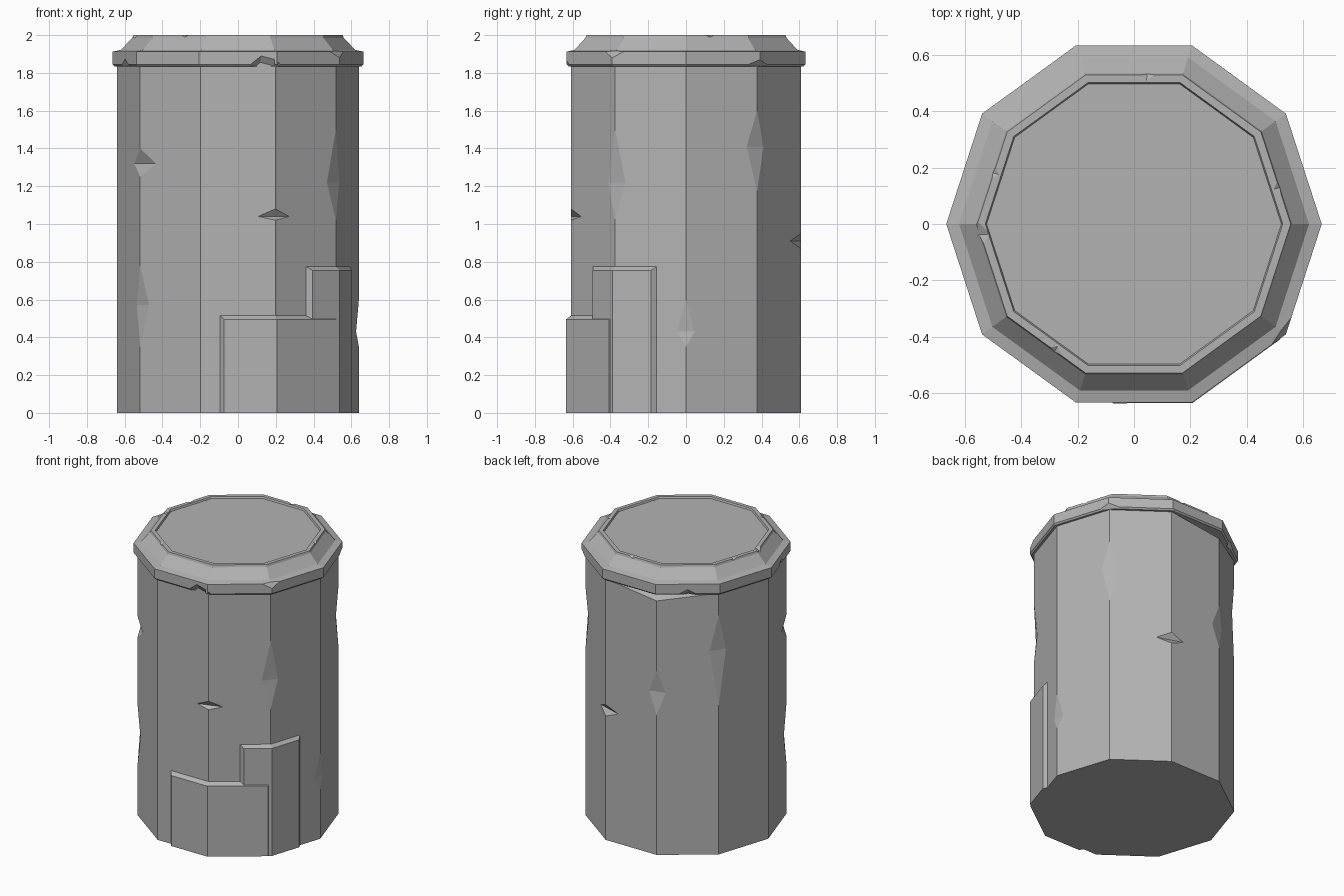
import bpy, bmesh
from math import cos, sin, radians
from mathutils import Vector

SIDES = 10
BODY_R = 0.64
RIM_R = 0.665

cube = bpy.data.objects.get("Cube")
if cube:
    bpy.data.objects.remove(cube, do_unlink=True)

stone = bpy.data.materials.new("grey_stone")
stone.use_nodes = True
stone.diffuse_color = (0.45, 0.45, 0.45, 1)
stone.node_tree.nodes["Principled BSDF"].inputs["Base Color"].default_value = (0.45, 0.45, 0.45, 1)


def make_object(name, bm):
    bmesh.ops.recalc_face_normals(bm, faces=bm.faces)
    mesh = bpy.data.meshes.new(name)
    bm.to_mesh(mesh)
    bm.free()
    mesh.materials.append(stone)
    obj = bpy.data.objects.new(name, mesh)
    bpy.context.collection.objects.link(obj)
    return obj


def ring_point(r, deg, z=0.0):
    return Vector((r * cos(radians(deg)), r * sin(radians(deg)), z))


def faceted_solid(name, profile):
    """Ten-sided closed solid from (radius, height) pairs, bottom to top."""
    bm = bmesh.new()
    rings = [[bm.verts.new(ring_point(r, i * 36, z)) for i in range(SIDES)] for r, z in profile]
    for low, high in zip(rings, rings[1:]):
        for i in range(SIDES):
            j = (i + 1) % SIDES
            bm.faces.new((low[i], low[j], high[j], high[i]))
    bm.faces.new(rings[0][::-1])
    bm.faces.new(rings[-1])
    return make_object(name, bm)


def hull(bm, deg, points):
    """Convex cutter from (radial, sideways, height) points around a direction."""
    out, side = ring_point(1, deg), ring_point(1, deg + 90)
    verts = [bm.verts.new(out * r + side * s + Vector((0, 0, z))) for r, s, z in points]
    bmesh.ops.convex_hull(bm, input=verts)


def edge_notch(bm, deg, r, low, mid, high, depth):
    """V-shaped notch across a vertical edge, with a level valley."""
    pts = []
    for s in (-0.2, 0.2):
        pts += [(r - depth, s, mid), (r + depth, s, 2 * low - mid), (r + depth, s, 2 * high - mid)]
    hull(bm, deg, pts)


def pit(bm, deg, r, z, width, height, depth):
    """Small pyramid-shaped chip in a face."""
    hull(bm, deg, [(r - depth, 0, z),
                   (r + depth, -2 * width, z), (r + depth, 2 * width, z),
                   (r + depth, 0, z - 2 * height), (r + depth, 0, z + 2 * height)])


def carve(target, bm):
    cutter = make_object(target.name + "_cutter", bm)
    cutter.hide_render = True
    mod = target.modifiers.new("chips", 'BOOLEAN')
    mod.operation = 'DIFFERENCE'
    mod.solver = 'EXACT'
    mod.object = cutter
    bpy.context.view_layer.objects.active = target
    bpy.ops.object.modifier_apply(modifier=mod.name)
    bpy.data.objects.remove(cutter, do_unlink=True)


# Column shaft with worn edges: direction, bottom, valley, top, depth
shaft = faceted_solid("column_shaft", [(BODY_R, 0), (BODY_R, 1.86)])
bm = bmesh.new()
for deg, low, mid, high, depth in [
    (0, 0.35, 0.43, 0.60, 0.015), (36, 1.17, 1.41, 1.60, 0.018),
    (72, 0.87, 0.91, 0.95, 0.030), (108, 0.98, 1.14, 1.29, 0.018),
    (144, 1.05, 1.43, 1.68, 0.018), (216, 0.35, 0.57, 0.78, 0.018),
    (216, 1.25, 1.32, 1.40, 0.032), (288, 1.02, 1.04, 1.08, 0.028),
    (324, 1.02, 1.22, 1.50, 0.018),
]:
    edge_notch(bm, deg, BODY_R, low, mid, high, depth)
# Broken corner just under the cap
hull(bm, 108, [(r, s, z) for s in (-0.5, 0.5)
               for r, z in ((0.52, 1.835), (0.76, 1.735), (0.76, 1.835))])
carve(shaft, bm)

# Cap: lip band, sloped shoulder and slightly sunken top
cap = faceted_solid("column_cap", [
    (0.655, 1.835), (RIM_R, 1.845), (RIM_R, 1.912), (0.62, 1.922),
    (0.56, 1.985), (0.555, 2.0), (0.527, 2.0), (0.522, 1.988)])
bm = bmesh.new()
for deg in (126, 199, 281):
    pit(bm, deg, RIM_R * cos(radians(18)), 1.838, 0.065, 0.035, 0.025)
edge_notch(bm, 36, RIM_R, 1.80, 1.838, 1.87, 0.025)
edge_notch(bm, 324, RIM_R, 1.88, 1.93, 1.98, 0.03)
for deg in (14, 85, 160, 184, 238):
    pit(bm, deg, 0.54, 2.0, 0.035, 0.015, 0.03)
carve(cap, bm)


def raised_slab(name, path, height, thick=0.026, inset=0.025):
    """Bevelled slab wrapped on the shaft; path holds points on its outline."""
    base = [Vector((x, y, 0)) for x, y in path]
    front = [p * (1 + thick / 0.609) for p in base]
    front[0] += (front[1] - front[0]).normalized() * inset
    front[-1] += (front[-2] - front[-1]).normalized() * inset
    bm = bmesh.new()
    up = Vector((0, 0, 1))
    rows = [[bm.verts.new(p + up * z) for p in pts] for pts, z in
            ((base, 0), (front, 0), (front, height - 0.02), (base, height))]
    for a, b in zip(rows, rows[1:] + rows[:1]):
        for i in range(len(path) - 1):
            bm.faces.new((a[i], a[i + 1], b[i + 1], b[i]))
    for i in (0, -1):
        bm.faces.new([row[i] for row in rows])
    return make_object(name, bm)


# Two raised slabs wrapped around the foot of the shaft
corner_a = tuple(ring_point(BODY_R, 288).xy)
corner_b = tuple(ring_point(BODY_R, 324).xy)
raised_slab("low_slab", [(-0.095, -0.609), corner_a, corner_b], 0.515)
raised_slab("tall_slab", [(0.36, -0.491), corner_b, (0.59, -0.155)], 0.775, thick=0.022)
